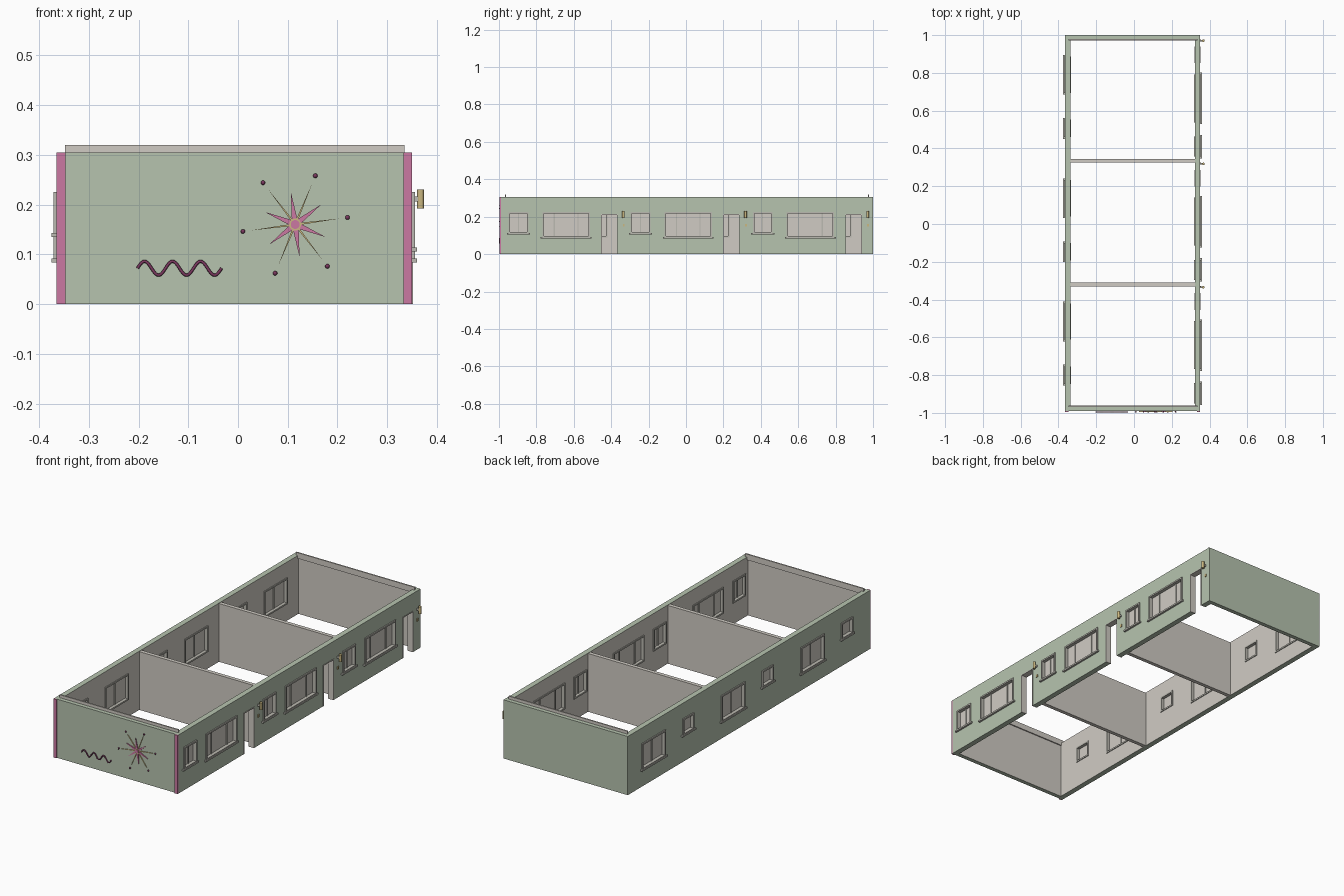
import bpy, bmesh, math
from mathutils import Vector

if "Cube" in bpy.data.objects:
    bpy.data.objects.remove(bpy.data.objects["Cube"], do_unlink=True)


def material(name, rgb):
    m = bpy.data.materials.new(name)
    m.use_nodes = True
    m.diffuse_color = (*rgb, 1)
    m.node_tree.nodes["Principled BSDF"].inputs["Base Color"].default_value = (*rgb, 1)
    return m


GREEN = material("sage green", (0.47, 0.55, 0.43))
STONE = material("warm grey", (0.63, 0.60, 0.55))
FRAME = material("frame grey", (0.50, 0.49, 0.44))
PINK = material("pink", (0.60, 0.19, 0.36))
PLUM = material("plum", (0.20, 0.04, 0.115))
GOLD = material("gold", (0.60, 0.48, 0.22))


def finish(name, bm, *mats):
    bmesh.ops.recalc_face_normals(bm, faces=bm.faces)
    mesh = bpy.data.meshes.new(name)
    bm.to_mesh(mesh)
    bm.free()
    for m in mats:
        mesh.materials.append(m)
    ob = bpy.data.objects.new(name, mesh)
    bpy.context.collection.objects.link(ob)
    return ob


def add_box(bm, lo, hi):
    lo, hi = Vector(lo), Vector(hi)
    for v in bmesh.ops.create_cube(bm, size=1)["verts"]:
        v.co = (lo + hi) / 2 + v.co * (hi - lo)


def box(name, lo, hi, mat):
    bm = bmesh.new()
    add_box(bm, lo, hi)
    return finish(name, bm, mat)


HEIGHT = 0.305
FRONT, BACK = -0.99, 1.0
OUTER = {1: 0.35, -1: -0.365}
THICK = 0.028
PERIOD = 0.653
UNITS = [-PERIOD, 0, PERIOD]


def side_wall(name, side, holes):
    """Wall along y with rectangular openings (y0, y1, z0, z1)."""
    ys = sorted({FRONT, BACK, *(h[0] for h in holes), *(h[1] for h in holes)})
    zs = sorted({0, HEIGHT, *(h[2] for h in holes), *(h[3] for h in holes)})
    xs = (OUTER[side], OUTER[side] - side * THICK)
    bm, cache = bmesh.new(), {}

    def vert(k, i, j):
        if (k, i, j) not in cache:
            cache[k, i, j] = bm.verts.new((xs[k], ys[i], zs[j]))
        return cache[k, i, j]

    def solid(i, j):
        if not (0 <= i < len(ys) - 1 and 0 <= j < len(zs) - 1):
            return False
        y, z = (ys[i] + ys[i + 1]) / 2, (zs[j] + zs[j + 1]) / 2
        return not any(a < y < b and c < z < d for a, b, c, d in holes)

    for i in range(len(ys) - 1):
        for j in range(len(zs) - 1):
            if not solid(i, j):
                continue
            ring = [(i, j), (i + 1, j), (i + 1, j + 1), (i, j + 1)]
            for k in (0, 1):
                face = bm.faces.new([vert(k, *p) for p in ring])
                face.material_index = k
            around = [(i, j - 1), (i + 1, j), (i, j + 1), (i - 1, j)]
            for n, cell in enumerate(around):
                if not solid(*cell):
                    p, q = ring[n], ring[(n + 1) % 4]
                    bm.faces.new([vert(0, *p), vert(0, *q), vert(1, *q), vert(1, *p)])
    finish(name, bm, GREEN, STONE)


def window(name, side, y, half, z0, z1, mullions):
    out, inn = OUTER[side] + side * 0.006, OUTER[side] - side * (THICK + 0.004)
    mid = OUTER[side] - side * 0.014
    b = 0.008
    bm = bmesh.new()
    for s in (-1, 1):
        add_box(bm, (inn, y + s * half, z0), (out, y + s * (half - b), z1))
    for z in (z0, z1 - b):
        add_box(bm, (inn, y - half + b, z), (out, y + half - b, z + b))
    for m in mullions:
        c = y + m * half
        add_box(bm, (mid - 0.006, c - 0.003, z0 + b), (mid + 0.006, c + 0.003, z1 - b))
    # sill below the opening
    add_box(bm, (OUTER[side], y - half - 0.009, z0 - 0.004),
            (OUTER[side] + side * 0.01, y + half + 0.009, z0 + 0.004))
    finish(name + "_frame", bm, FRAME)
    box(name + "_pane", (mid - 0.002, y - half + b, z0 + b),
        (mid + 0.002, y + half - b, z1 - b), STONE)


# Openings: side, name, offset in unit, half width, bottom, top, mullions
WINDOWS = [
    (1, "small_left_window", -0.243, 0.053, 0.11, 0.225, [0]),
    (1, "wide_left_window", 0.012, 0.127, 0.088, 0.225, [-0.5, 0.5]),
    (-1, "wide_right_window", 0.137, 0.096, 0.088, 0.225, [0]),
    (-1, "small_right_window", -0.147, 0.046, 0.139, 0.225, []),
]
DOOR_Y, DOOR_HALF, DOOR_TOP = 0.243, 0.044, 0.214
holes = {1: [], -1: []}
for n, u in enumerate(UNITS):
    for side, name, dy, half, z0, z1, mull in WINDOWS:
        holes[side].append((u + dy - half, u + dy + half, z0, z1))
        window(f"{name}_{n + 1}", side, u + dy, half, z0, z1, mull)
    d0, d1 = u + DOOR_Y - DOOR_HALF, u + DOOR_Y + DOOR_HALF
    holes[1].append((d0, d1, 0, DOOR_TOP))
    # door frame
    bm = bmesh.new()
    xa, xb = OUTER[1] - THICK - 0.002, OUTER[1] + 0.002
    add_box(bm, (xa, d0, 0), (xb, d0 + 0.004, DOOR_TOP))
    add_box(bm, (xa, d1 - 0.004, 0), (xb, d1, DOOR_TOP))
    add_box(bm, (xa, d0 + 0.004, DOOR_TOP - 0.004), (xb, d1 - 0.004, DOOR_TOP))
    finish(f"door_frame_{n + 1}", bm, STONE)
    # wall light with bracket, and the small plate under it
    ly = u + 0.318
    bm = bmesh.new()
    bmesh.ops.create_cone(bm, cap_ends=True, segments=16, radius1=0.007, radius2=0.007, depth=0.038)
    bmesh.ops.translate(bm, verts=bm.verts, vec=(0.367, ly, 0.211))
    finish(f"wall_light_{n + 1}", bm, GOLD)
    box(f"light_bracket_{n + 1}", (0.35, ly - 0.004, 0.206), (0.362, ly + 0.004, 0.216), FRAME)
    box(f"door_plate_{n + 1}", (0.35, ly - 0.003, 0.148), (0.354, ly + 0.007, 0.162), GOLD)

side_wall("left_wall", 1, holes[1])
side_wall("right_wall", -1, holes[-1])

# End walls: green outside, grey lining inside
X0, X1 = OUTER[-1] + THICK, OUTER[1] - THICK
for name, y0, y1, inward in (("front_wall", FRONT, FRONT + 0.022, 1),
                             ("back_wall", BACK - 0.022, BACK, -1)):
    wall = box(name, (X0, y0, 0), (X1, y1, HEIGHT), GREEN)
    wall.data.materials.append(STONE)
    for p in wall.data.polygons:
        if p.normal.y * inward > 0.5:
            p.material_index = 1
    inner = y1 if inward > 0 else y0
    box(name + "_ledger", (-0.348, inner - 0.001 * inward, 0.29),
        (0.335, inner + 0.006 * inward, 0.32), STONE)

# Partitions between the rooms
for n, y in enumerate((-0.32, 0.335)):
    box(f"partition_{n + 1}", (X0, y - 0.01, 0), (X1, y + 0.01, HEIGHT - 0.002), STONE)

# Corner strips on the front
for name, x0, x1 in (("right_corner_strip", -0.365, -0.347), ("left_corner_strip", 0.333, 0.35)):
    box(name, (x0, FRONT - 0.006, 0), (x1, FRONT, HEIGHT), PINK)


# Starburst ornament
CX, CZ, TURN = 0.115, 0.16, math.radians(7.6)


def spikes(name, start, length, width, depth, mat):
    bm = bmesh.new()
    for k in range(6):
        a = start + k * math.pi / 3
        along = Vector((math.cos(a), 0, math.sin(a)))
        across = Vector((-along.z, 0, along.x)) * width
        c = Vector((CX, FRONT, CZ))
        pts = [c - across, c + along * length * 0.25 - across, c + along * length,
               c + along * length * 0.25 + across, c + across]
        back = [bm.verts.new(p) for p in pts]
        face = [bm.verts.new(p - Vector((0, depth, 0))) for p in pts]
        bm.faces.new(back)
        bm.faces.new(face)
        for i in range(5):
            j = (i + 1) % 5
            bm.faces.new([back[i], back[j], face[j], face[i]])
    finish(name, bm, mat)


spikes("gold_rays", TURN, 0.09, 0.0018, 0.004, GOLD)
spikes("pink_rays", TURN + math.pi / 6, 0.066, 0.005, 0.005, PINK)


def disc(name, radius, depth, mat):
    bm = bmesh.new()
    bmesh.ops.create_cone(bm, cap_ends=True, segments=24, radius1=radius, radius2=radius, depth=depth)
    for v in bm.verts:
        v.co = (CX + v.co.x, FRONT - depth / 2 + v.co.z, CZ + v.co.y)
    finish(name, bm, mat)


disc("star_ring", 0.012, 0.006, GOLD)
disc("star_centre", 0.009, 0.008, PINK)
bm = bmesh.new()
for k in range(6):
    a = TURN + k * math.pi / 3
    ball = bmesh.ops.create_uvsphere(bm, u_segments=12, v_segments=8, radius=0.0045)["verts"]
    bmesh.ops.translate(bm, verts=ball, vec=(CX + 0.106 * math.cos(a), FRONT - 0.0045,
                                             CZ + 0.106 * math.sin(a)))
for f in bm.faces:
    f.smooth = True
finish("star_balls", bm, PLUM)

# Wavy tube ornament
curve = bpy.data.curves.new("wave_ornament", "CURVE")
curve.dimensions = "3D"
curve.bevel_depth, curve.bevel_resolution, curve.use_fill_caps = 0.003, 2, True
spline = curve.splines.new("POLY")
STEPS = 60
spline.points.add(STEPS)
for i, p in enumerate(spline.points):
    t = i / STEPS
    p.co = (-0.202 + 0.169 * t, FRONT - 0.006, 0.072 + 0.014 * math.sin(6 * math.pi * t), 1)
curve.materials.append(PLUM)
bpy.context.collection.objects.link(bpy.data.objects.new("wave_ornament", curve))
